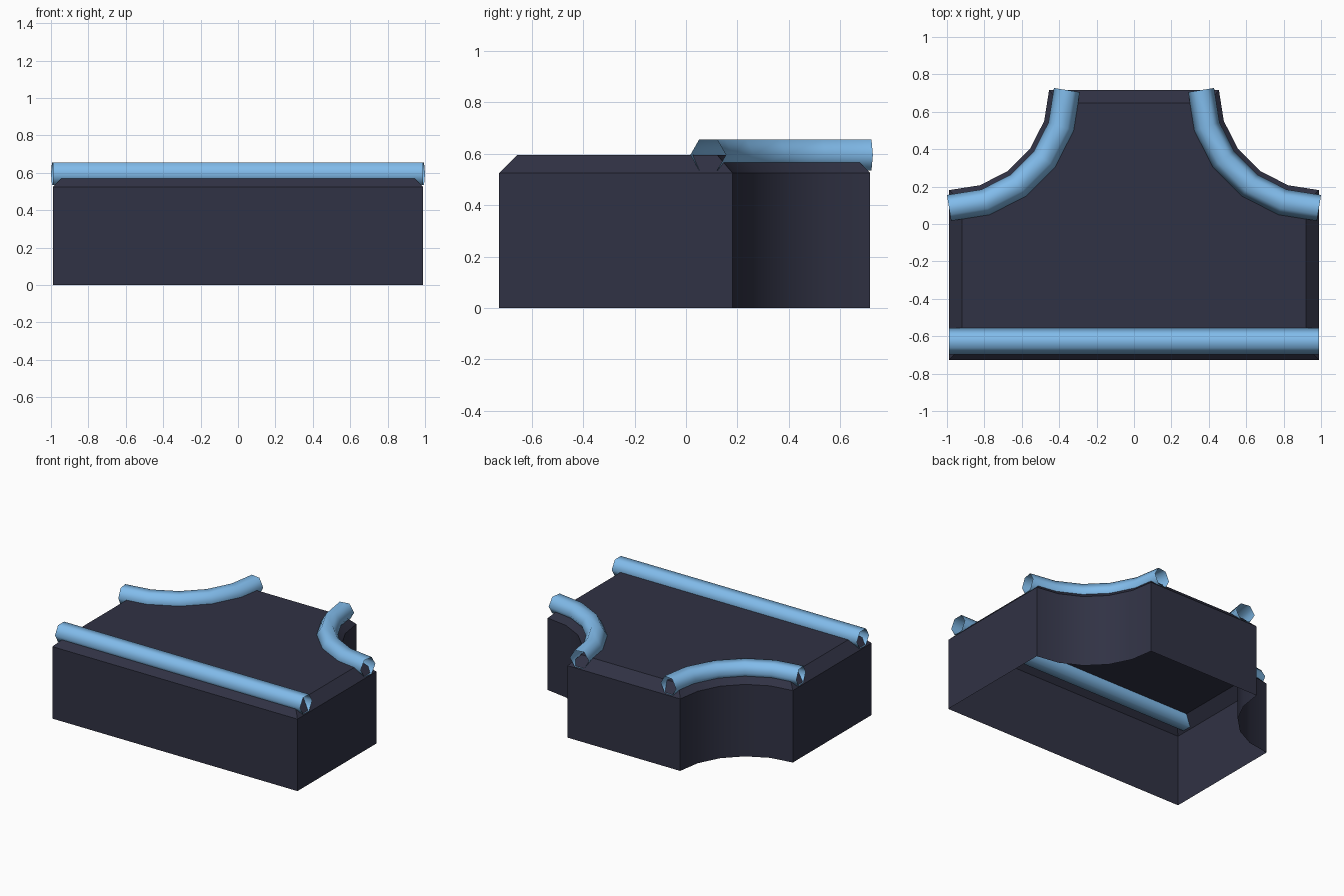
import bpy, bmesh, math
from mathutils import Vector

if "Cube" in bpy.data.objects:
    bpy.data.objects.remove(bpy.data.objects["Cube"])

W, BACK, FRONT = 0.989, 0.716, -0.727   # half width, back y, front y
R, WALL, CHAMFER = 0.535, 0.525, 0.07   # corner cut radius, wall height, top chamfer


def material(name, rgb):
    m = bpy.data.materials.new(name)
    m.diffuse_color = (*rgb, 1)
    m.use_nodes = True
    m.node_tree.nodes["Principled BSDF"].inputs["Base Color"].default_value = m.diffuse_color
    return m


def arc(radius, side=1):
    # Concave quarter arc around a back corner, from side edge to back edge
    return [Vector((side * (W - radius * math.sin(a)), BACK - radius * math.cos(a)))
            for a in (i * math.pi / 10 for i in range(6))]


def inset(points, d):
    # Mitred inward offset of a counter-clockwise outline
    out = []
    for i, p in enumerate(points):
        e1 = (p - points[i - 1]).normalized()
        e2 = (points[(i + 1) % len(points)] - p).normalized()
        n1, n2 = Vector((-e1.y, e1.x)), Vector((-e2.y, e2.x))
        out.append(p + (n1 + n2) * d / (1 + n1.dot(n2)))
    return out


def finish(name, bm, mat, angle):
    me = bpy.data.meshes.new(name)
    bm.normal_update()
    bm.to_mesh(me)
    bm.free()
    me.materials.append(mat)
    ob = bpy.data.objects.new(name, me)
    bpy.context.collection.objects.link(ob)
    bpy.ops.object.select_all(action='DESELECT')
    ob.select_set(True)
    bpy.context.view_layer.objects.active = ob
    bpy.ops.object.shade_smooth_by_angle(angle=math.radians(angle))
    return ob


def bridge(bm, a, b):
    n = len(a)
    for i in range(n):
        j = (i + 1) % n
        bm.faces.new((a[i], a[j], b[j], b[i]))


def tube(name, path, mat, r=0.07, z=0.595):
    # Open-ended six-sided tube with mitred joints along a flat path
    bm = bmesh.new()
    rings = []
    for i, p in enumerate(path):
        d1 = (p - path[max(i - 1, 0)]).normalized()
        d2 = (path[min(i + 1, len(path) - 1)] - p).normalized()
        t = (d1 + d2).normalized()
        d = d2 if d2.length else d1
        side = Vector((t.y, -t.x)) / t.dot(d)
        ring = []
        for k in range(6):
            a = k * math.pi / 3
            q = p + side * r * math.cos(a)
            ring.append(bm.verts.new((q.x, q.y, z + r * math.sin(a))))
        rings.append(ring)
    for a, b in zip(rings, rings[1:]):
        bridge(bm, a, b)
    bmesh.ops.recalc_face_normals(bm, faces=bm.faces)
    # an open tube: make sure the normals point away from the axis
    bm.normal_update()
    if max(bm.faces, key=lambda f: f.calc_center_median().z).normal.z < 0:
        bmesh.ops.reverse_faces(bm, faces=bm.faces)
    return finish(name, bm, mat, 70)


dark = material("dark_slate", (0.03, 0.032, 0.058))
blue = material("light_blue", (0.22, 0.5, 0.83))

# Hollow block, open underneath, with chamfered top edge
outline = [Vector((-W, FRONT)), Vector((W, FRONT))] + arc(R) + arc(R, -1)[::-1]
bm = bmesh.new()
levels = [(outline, 0), (outline, WALL), (inset(outline, CHAMFER), WALL + CHAMFER)]
loops = [[bm.verts.new((p.x, p.y, z)) for p in pts] for pts, z in levels]
for a, b in zip(loops, loops[1:]):
    bridge(bm, a, b)
bm.faces.new(loops[-1])
finish("block", bm, dark, 30)

# Edge rails: straight one at the front, curved ones at the back corners
tube("front_rail", [Vector((-W, -0.627)), Vector((W, -0.627))], blue)
tube("right_curved_rail", arc(0.63), blue)
tube("left_curved_rail", arc(0.63, -1), blue)
